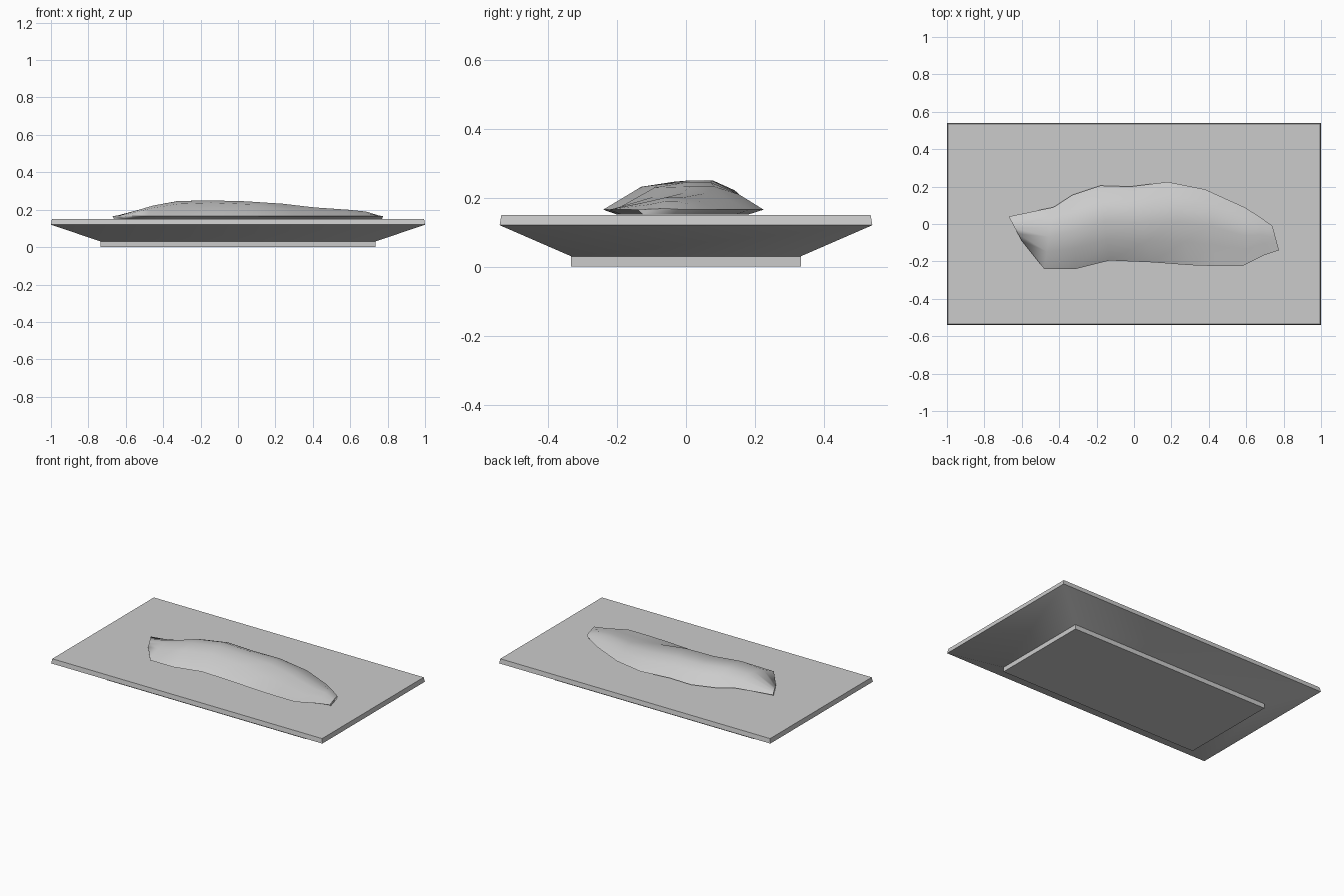
import bpy, bmesh, math
from mathutils import Vector

cube = bpy.data.objects.get("Cube")
if cube:
    bpy.data.objects.remove(cube, do_unlink=True)

# Single plain grey
GREY = (0.6, 0.6, 0.6, 1)
grey = bpy.data.materials.new("plain_grey")
grey.use_nodes = True
grey.diffuse_color = GREY
grey.node_tree.nodes["Principled BSDF"].inputs["Base Color"].default_value = GREY


def loft(name, rings, angle):
    """Skin closed rings of points, cap both ends and shade smooth."""
    bm = bmesh.new()
    loops = [[bm.verts.new(p) for p in ring] for ring in rings]
    n = len(loops[0])
    for a, b in zip(loops, loops[1:]):
        for i in range(n):
            j = (i + 1) % n
            bm.faces.new((a[i], a[j], b[j], b[i]))
    bm.faces.new(loops[0])
    bm.faces.new(loops[-1])
    bmesh.ops.recalc_face_normals(bm, faces=bm.faces)
    mesh = bpy.data.meshes.new(name)
    bm.to_mesh(mesh)
    bm.free()
    mesh.materials.append(grey)
    obj = bpy.data.objects.new(name, mesh)
    bpy.context.collection.objects.link(obj)
    bpy.ops.object.select_all(action='DESELECT')
    obj.select_set(True)
    bpy.context.view_layer.objects.active = obj
    bpy.ops.object.shade_smooth_by_angle(angle=math.radians(angle))
    return obj


def rectangle(x, y, z):
    return [(-x, -y, z), (x, -y, z), (x, y, z), (-x, y, z)]


# Serving plate: foot, flared underside and thin rim
loft("serving_plate", [rectangle(0.735, 0.333, 0), rectangle(0.735, 0.333, 0.03),
                       rectangle(1.0, 0.54, 0.12), rectangle(0.995, 0.535, 0.15)], 35)

# Fillet stations: front edge, back edge, ridge height, front shoulder fullness
stations = [
    ((-0.60, -0.09), (-0.67, 0.04), 0.168, 0.8),
    ((-0.48, -0.24), (-0.43, 0.09), 0.222, 0.75),
    ((-0.31, -0.24), (-0.33, 0.155), 0.246, 0.82),
    ((-0.13, -0.195), (-0.18, 0.205), 0.25, 0.85),
    ((0.10, -0.205), (-0.02, 0.20), 0.245, 0.8),
    ((0.30, -0.22), (0.18, 0.225), 0.232, 0.55),
    ((0.44, -0.225), (0.38, 0.185), 0.212, 0.5),
    ((0.58, -0.225), (0.59, 0.09), 0.20, 0.5),
    ((0.70, -0.165), (0.67, 0.04), 0.19, 0.6),
    ((0.775, -0.14), (0.74, -0.01), 0.168, 0.6),
]
RIM, UNDER = 0.165, 0.151


def fillet_section(front, back, ridge, shoulder):
    profile = [(0, 0), (0.28, shoulder), (0.52, 1), (0.68, 1), (0.84, 0.66), (1, 0)]
    a, b = Vector(front), Vector(back)
    ring = [(*a.lerp(b, t), RIM + (ridge - RIM) * h) for t, h in profile]
    return ring + [(*a.lerp(b, t), UNDER) for t in (0.9, 0.12)]


loft("fillet", [fillet_section(*s) for s in stations], 60)
